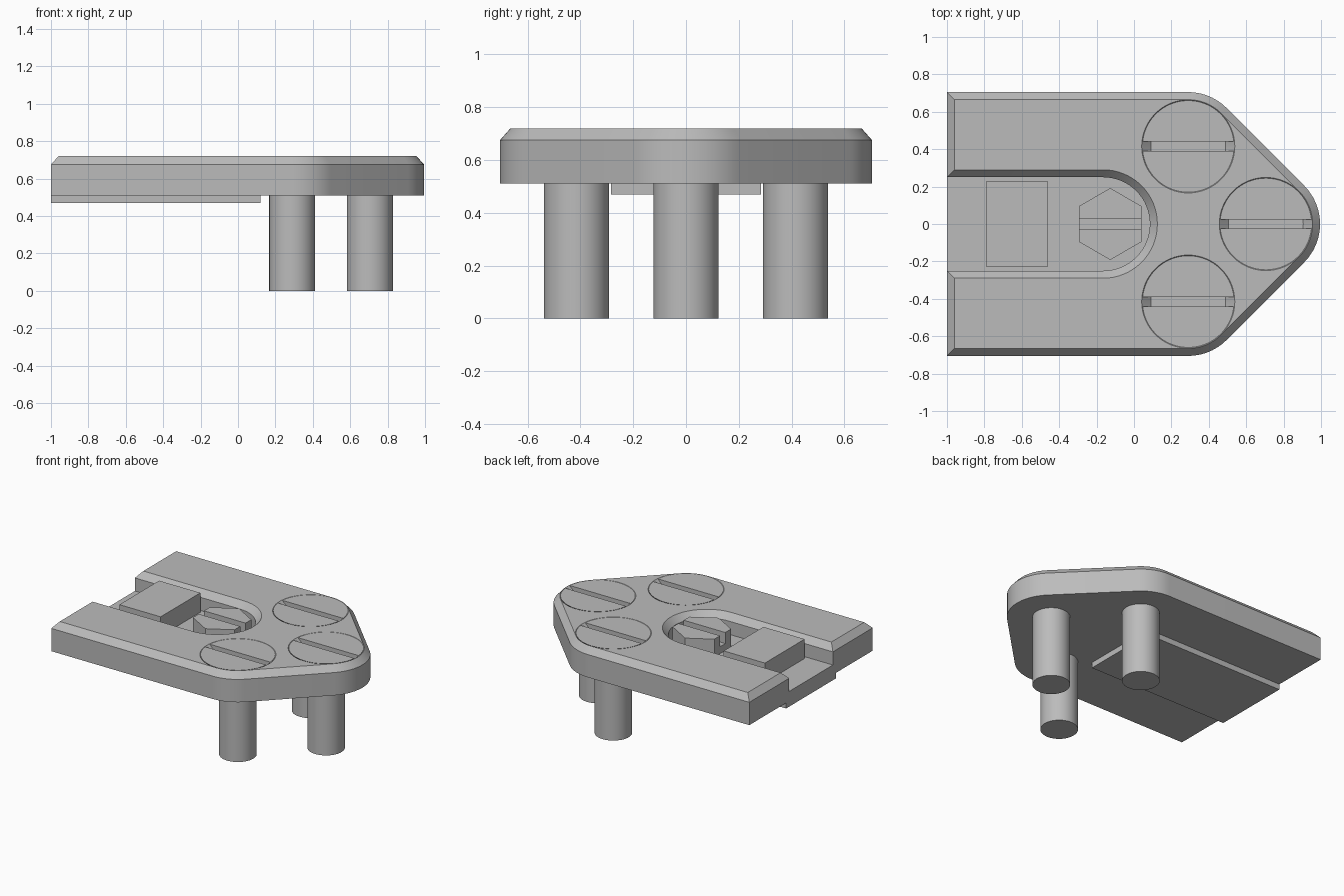
import bpy, bmesh, math

cube = bpy.data.objects.get("Cube")
if cube:
    bpy.data.objects.remove(cube, do_unlink=True)

grey = bpy.data.materials.new("plain grey")
grey.use_nodes = True
grey.diffuse_color = (0.5, 0.5, 0.5, 1)
grey.node_tree.nodes["Principled BSDF"].inputs["Base Color"].default_value = (0.5, 0.5, 0.5, 1)

BOTTOM, EDGE, TOP, FLOOR = 0.51, 0.675, 0.72, 0.58
CHAMFER = 0.04
CORNER_R, SLOT_R, HEAD_R, SHAFT_R = 0.29, 0.25, 0.245, 0.123
SCREWS = [(0.29, -0.415), (0.705, 0), (0.29, 0.415)]


def loft(name, rings):
    """Solid through matching rings of points, capped at both ends."""
    bm = bmesh.new()
    loops = [[bm.verts.new(p) for p in ring] for ring in rings]
    n = len(loops[0])
    for a, b in zip(loops, loops[1:]):
        for i in range(n):
            j = (i + 1) % n
            bm.faces.new((a[i], a[j], b[j], b[i]))
    bm.faces.new(loops[0][::-1])
    bm.faces.new(loops[-1])
    bmesh.ops.recalc_face_normals(bm, faces=bm.faces)
    mesh = bpy.data.meshes.new(name)
    bm.to_mesh(mesh)
    bm.free()
    mesh.materials.append(grey)
    obj = bpy.data.objects.new(name, mesh)
    bpy.context.collection.objects.link(obj)
    return obj


def box(name, x0, x1, half_y, z0, z1, y=0):
    corners = [(x0, y - half_y), (x1, y - half_y), (x1, y + half_y), (x0, y + half_y)]
    return loft(name, [[(*c, z) for c in corners] for z in (z0, z1)])


def arc(cx, cy, r, start, end, steps):
    angles = [math.radians(start + (end - start) * i / steps) for i in range(steps + 1)]
    return [(cx + r * math.cos(a), cy + r * math.sin(a)) for a in angles]


def turned(name, x, y, profile, sides=64):
    """Round or many-sided solid from (radius, height) pairs."""
    return loft(name, [[(px, py, z) for px, py in arc(x, y, r, 90, 450, sides)[:-1]]
                       for r, z in profile])


def cut(obj, cutter):
    mod = obj.modifiers.new("cut", "BOOLEAN")
    mod.operation, mod.solver, mod.object = "DIFFERENCE", "EXACT", cutter
    bpy.context.view_layer.objects.active = obj
    bpy.ops.object.modifier_apply(modifier=mod.name)
    bpy.data.objects.remove(cutter, do_unlink=True)


def smooth(obj):
    bpy.ops.object.select_all(action="DESELECT")
    obj.select_set(True)
    bpy.context.view_layer.objects.active = obj
    bpy.ops.object.shade_smooth_by_angle(angle=math.radians(25))


def plate_ring(inset, z):
    """Pointed outline with a round-ended slot, shrunk by the inset."""
    r, s, end = CORNER_R - inset, SLOT_R + inset, -1 + inset
    side = SCREWS[2][1] + r
    pts = [(end, -side)]
    for (x, y), a0, a1 in zip(SCREWS, (-90, -45, 45), (-45, 45, 90)):
        pts += arc(x, y, r, a0, a1, 12)
    pts += [(end, side), (end, s)]
    pts += arc(-0.165, 0, s, 90, -90, 32)
    pts += [(end, -s)]
    return [(x, y, z) for x, y in pts]


# Chamfered body plate with countersunk holes
plate = loft("body_plate", [plate_ring(0, BOTTOM), plate_ring(0, EDGE), plate_ring(CHAMFER, TOP)])
seat_z = TOP - (HEAD_R - SHAFT_R)
for x, y in SCREWS:
    gap = 0.004
    cut(plate, turned("hole_cutter", x, y, [(SHAFT_R + gap, seat_z), (HEAD_R + gap, TOP),
                                            (HEAD_R + gap, TOP + 0.1)]))
smooth(plate)

# Stepped tray that floors the slot
tray_profile = [(-0.285, 0.47), (0.285, 0.47), (0.285, BOTTOM), (SLOT_R, BOTTOM),
                (SLOT_R, FLOOR), (-SLOT_R, FLOOR), (-SLOT_R, BOTTOM), (-0.285, BOTTOM)]
loft("slot_tray", [[(x, y, z) for y, z in tray_profile] for x in (-1, 0.12)])

# Countersunk slotted screws
for label, (x, y) in zip(("right", "nose", "left"), SCREWS):
    screw = turned(label + "_screw", x, y, [(SHAFT_R, 0), (SHAFT_R, seat_z), (HEAD_R, TOP)])
    cut(screw, box("groove_cutter", x - 0.4, x + 0.4, 0.025, EDGE, TOP + 0.1, y))
    smooth(screw)

# Sliding block and slotted hexagonal bolt inside the slot
box("slide_block", -0.79, -0.46, 0.227, FLOOR - 0.02, TOP)
bolt = turned("hex_bolt", -0.127, 0, [(0.192, FLOOR - 0.02), (0.192, 0.71)], 6)
cut(bolt, box("groove_cutter", -0.5, 0.3, 0.03, 0.63, 0.9))
